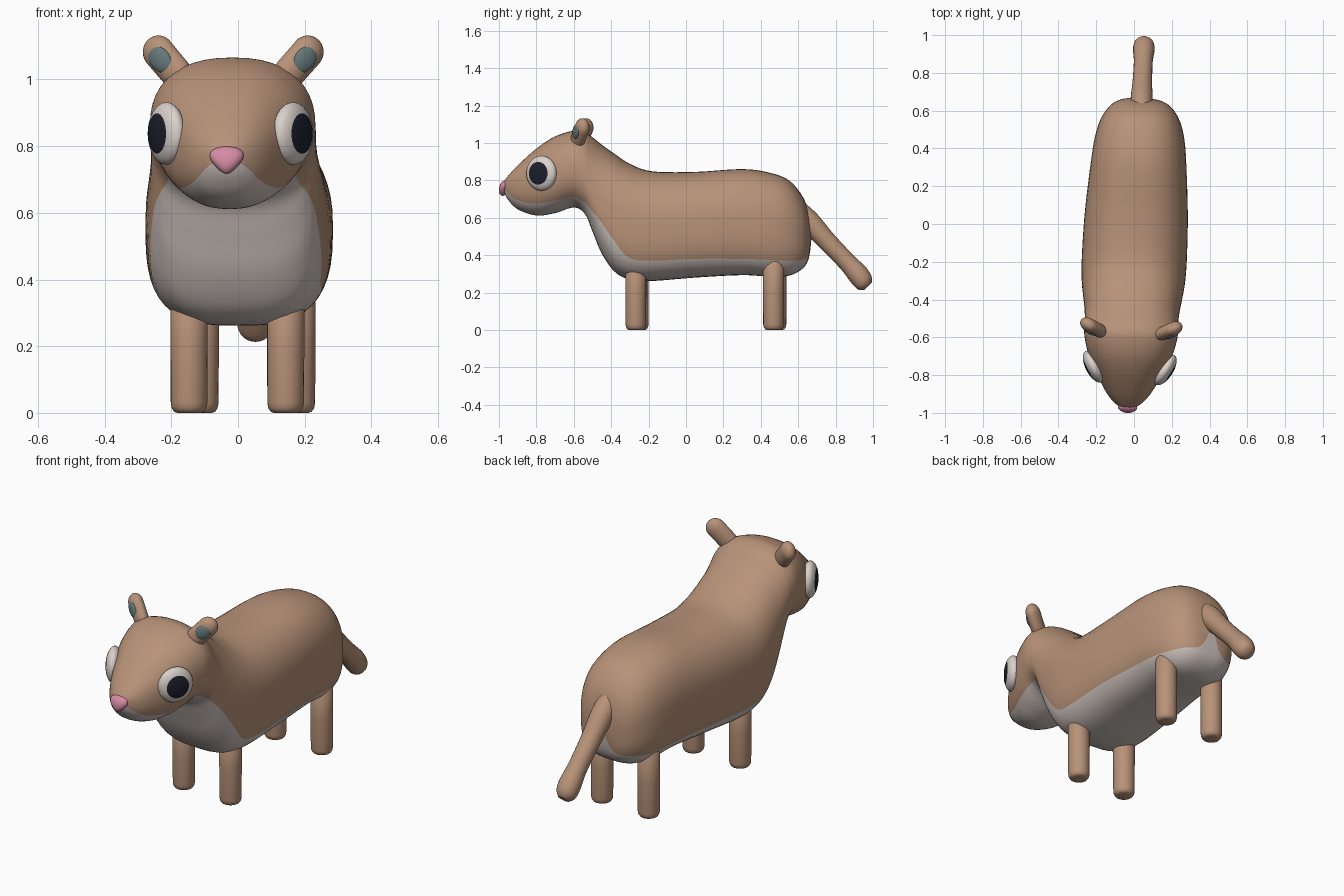
import bpy, bmesh, math
from mathutils import Matrix, Vector

if "Cube" in bpy.data.objects:
    bpy.data.objects.remove(bpy.data.objects["Cube"])

# the whole animal is turned slightly about z
PLACE = Matrix.Translation((0.01, 0, 0)) @ Matrix.Rotation(math.radians(-2.6), 4, 'Z')


def material(name, rgb):
    m = bpy.data.materials.new(name)
    m.diffuse_color = (*rgb, 1)
    m.use_nodes = True
    m.node_tree.nodes["Principled BSDF"].inputs["Base Color"].default_value = m.diffuse_color
    return m


BROWN = material("brown fur", (0.48, 0.29, 0.19))
CREAM = material("pale belly", (0.60, 0.53, 0.50))
WHITE = material("eye white", (0.71, 0.64, 0.60))
BLACK = material("black", (0.012, 0.014, 0.025))
PINK = material("pink", (0.66, 0.26, 0.37))
TEAL = material("ear grey", (0.13, 0.19, 0.195))


def finish(name, bm, mats):
    bm.transform(PLACE)
    bmesh.ops.recalc_face_normals(bm, faces=bm.faces)
    for f in bm.faces:
        f.smooth = True
    me = bpy.data.meshes.new(name)
    bm.to_mesh(me)
    bm.free()
    for m in mats:
        me.materials.append(m)
    ob = bpy.data.objects.new(name, me)
    bpy.context.collection.objects.link(ob)
    return ob


def loft(name, rings, mats, rule=lambda j: 0):
    """Skin a list of equal-length rings and cap both ends."""
    bm = bmesh.new()
    vs = [[bm.verts.new(p) for p in r] for r in rings]
    n = len(rings[0])
    for a, b in zip(vs, vs[1:]):
        for j in range(n):
            k = (j + 1) % n
            bm.faces.new((a[j], a[k], b[k], b[j])).material_index = rule(j)
    bm.faces.new(vs[0])
    bm.faces.new(vs[-1])
    return finish(name, bm, mats)


def ball(name, centre, axes, mats, rule=None, shape=None):
    """Unit sphere mapped on three scaled axes; rule colours, shape deforms."""
    bm = bmesh.new()
    bmesh.ops.create_uvsphere(bm, u_segments=32, v_segments=18, radius=1)
    if rule:
        for f in bm.faces:
            f.material_index = rule(f.calc_center_median())
    if shape:
        for v in bm.verts:
            v.co = shape(v.co.copy())
    m = Matrix(axes).transposed().to_4x4()
    m.translation = centre
    bm.transform(m)
    return finish(name, bm, mats)


def smooth_path(rows, steps):
    """Catmull-Rom through table rows."""
    out = []
    for i in range(len(rows) - 1):
        p0, p1, p2 = rows[max(i - 1, 0)], rows[i], rows[i + 1]
        p3 = rows[min(i + 2, len(rows) - 1)]
        for s in range(steps):
            t = s / steps
            out.append([b + 0.5 * t * (c - a + t * (2*a - 5*b + 4*c - d + t * (3*(b - c) + d - a)))
                        for a, b, c, d in zip(p0, p1, p2, p3)])
    out.append(list(rows[-1]))
    return out


# body and head: y, top z, bottom z, half width, belly colour line z
STATIONS = [
    (-.98, .785, .755, .02, .762), (-.955, .82, .70, .065, .735),
    (-.90, .88, .645, .115, .695), (-.80, .97, .612, .172, .675),
    (-.70, 1.035, .625, .22, .69), (-.60, 1.065, .655, .246, .712),
    (-.54, 1.055, .62, .248, .685), (-.50, 1.03, .53, .248, .645),
    (-.45, .99, .41, .253, .585), (-.38, .94, .31, .264, .487),
    (-.30, .888, .27, .274, .39), (-.18, .848, .262, .278, .37),
    (.05, .845, .28, .273, .38), (.30, .86, .293, .255, .38),
    (.45, .84, .285, .238, .375), (.55, .80, .29, .21, .37),
    (.62, .72, .325, .165, .375), (.655, .63, .38, .11, .39),
    (.67, .52, .48, .03, .482)]
LOW, HIGH = 8, 16


def body_ring(y, top, bot, hw, line):
    mid, hz = (top + bot) / 2, (top - bot) / 2
    n_low = 2.3 + 0.7 * min(max((y + 0.6) / 0.2, 0), 1)
    split = -math.asin(min(max((mid - line) / hz, 0.02), 0.995) ** (n_low / 2))
    half = math.pi / 2
    angles = [-half + (split + half) * i / LOW for i in range(LOW)]
    angles += [split + (half - split) * i / HIGH for i in range(HIGH + 1)]
    right = []
    for a in angles:
        n = n_low if a < 0 else 2.35
        c, s = max(math.cos(a), 0), math.sin(a)
        right.append((hw * c ** (2 / n), y, mid + math.copysign(hz * abs(s) ** (2 / n), s)))
    return right + [(-x, q, z) for x, q, z in right[-2:0:-1]]


RING = 2 * (LOW + HIGH)
loft("body_and_head", [body_ring(*r) for r in smooth_path(STATIONS, 5)], [BROWN, CREAM],
     lambda j: 1 if j < LOW or j >= RING - LOW else 0)


def circle(centre, u, v, r, n=24):
    return [Vector(centre) + r * (math.cos(2 * math.pi * i / n) * Vector(u)
                                  + math.sin(2 * math.pi * i / n) * Vector(v)) for i in range(n)]


# legs with rounded feet
LEG = [(0, .036), (.004, .045), (.014, .052), (.03, .055), (.2, .056), (.39, .056), (.4, .045)]
for side, s in (("right", 1), ("left", -1)):
    for part, y in (("front", -.262), ("rear", .475)):
        loft(f"{part}_leg_{side}",
             [circle((s * .145, y, z), (1, 0, 0), (0, 1, 0), r) for z, r in LEG], [BROWN])

# tail: y, z, radius
TAIL = smooth_path([(.58, .66, .05), (.66, .58, .058), (.75, .48, .052), (.86, .365, .05),
                    (.92, .298, .057), (.955, .255, .052), (.975, .235, .03)], 4)
loft("tail", [circle((0, y, z), (1, 0, 0), (0, .69, .72), r) for y, z, r in TAIL], [BROWN])
ball("tail_dot", (0, .672, .508), [(.012, 0, 0), (0, .012, 0), (0, 0, .012)], [BLACK])

# nose, narrowing downwards
ball("nose", (0, -.975, .758), [(.06, 0, 0), (0, .026, 0), (0, .006, .041)], [PINK],
     shape=lambda p: Vector((p.x * (.78 + .36 * p.z), p.y, p.z)))

for side, s in (("right", 1), ("left", -1)):
    # eye: flattened dome with the pupil on its cap
    a = math.radians(30)
    out = Vector((s * math.cos(a), -math.sin(a), 0))
    along = Vector((s * math.sin(a), math.cos(a), 0))
    ball(f"eye_{side}", (s * .19, -.765, .838),
         [along * .092, Vector((0, 0, .094)), out * .042], [WHITE, BLACK],
         rule=lambda p: 1 if p.z > .766 else 0)

    # ear: flattened capsule with a thin inner patch
    d = Vector((s * .62, .3, .72)).normalized()
    n = Vector((s * .45, -.85, 0))
    n = (n - d * n.dot(d)).normalized()
    w = d.cross(n)
    tip = Vector((s * .224, -.545, 1.082))
    ball(f"ear_{side}", tip, [w * .05, n * .036, d * .05], [BROWN],
         shape=lambda p: p - Vector((0, 0, 1.6)) if p.z < -.01 else p)
    ball(f"inner_ear_{side}", tip - d * .03 + n * .028, [w * .034, n * .014, d * .045], [TEAL])
